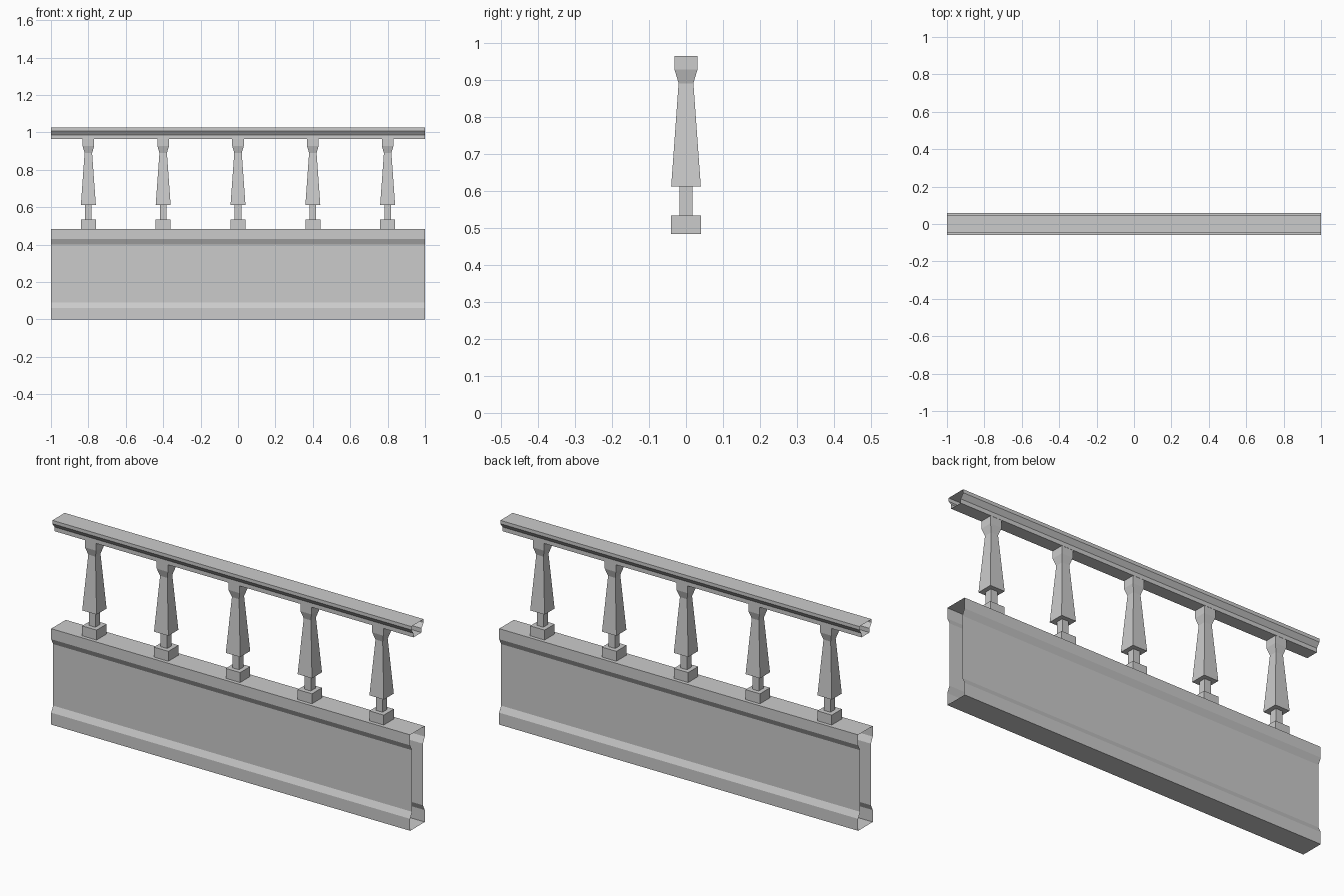
import bpy

if "Cube" in bpy.data.objects:
    bpy.data.objects.remove(bpy.data.objects["Cube"])


def make_mesh(name, verts, faces):
    mesh = bpy.data.meshes.new(name)
    mesh.from_pydata(verts, [], faces)
    mesh.update()
    return mesh


def add_object(name, mesh, x=0.0):
    obj = bpy.data.objects.new(name, mesh)
    obj.location.x = x
    bpy.context.collection.objects.link(obj)
    return obj


def moulding(name, half_profile):
    """Mirror a (half depth, z) profile and run it along x with open ends."""
    loop = half_profile + [(-y, z) for y, z in reversed(half_profile)]
    n = len(loop)
    verts = [(x, y, z) for x in (-1, 1) for y, z in loop]
    faces = [(i, (i + 1) % n, (i + 1) % n + n, i + n) for i in range(n)]
    return add_object(name, make_mesh(name, verts, faces))


def square_turning(name, sections):
    """Stack square rings given as (half width, z)."""
    corners = ((-1, -1), (1, -1), (1, 1), (-1, 1))
    verts = [(w * cx, w * cy, z) for w, z in sections for cx, cy in corners]
    faces = []
    for r in range(len(sections) - 1):
        a, b = 4 * r, 4 * r + 4
        for i in range(4):
            j = (i + 1) % 4
            faces.append((a + i, a + j, b + j, b + i))
    return make_mesh(name, verts, faces)


# Solid lower wall with a recessed middle band
moulding("base_wall", [
    (0.058, 0.0), (0.058, 0.06), (0.043, 0.09),
    (0.043, 0.40), (0.058, 0.43), (0.058, 0.483)])

# Handrail with an undercut lip
moulding("handrail", [
    (0.032, 0.964), (0.032, 0.985), (0.049, 1.008), (0.049, 1.025)])

# Square balusters: foot block, neck, tapered shaft, flared head
baluster = square_turning("baluster", [
    (0.04, 0.483), (0.04, 0.533), (0.018, 0.533), (0.018, 0.611),
    (0.04, 0.611), (0.02, 0.89), (0.031, 0.927), (0.031, 0.964)])
for k in range(5):
    add_object(f"baluster_{k + 1}", baluster, -0.8 + 0.4 * k)
